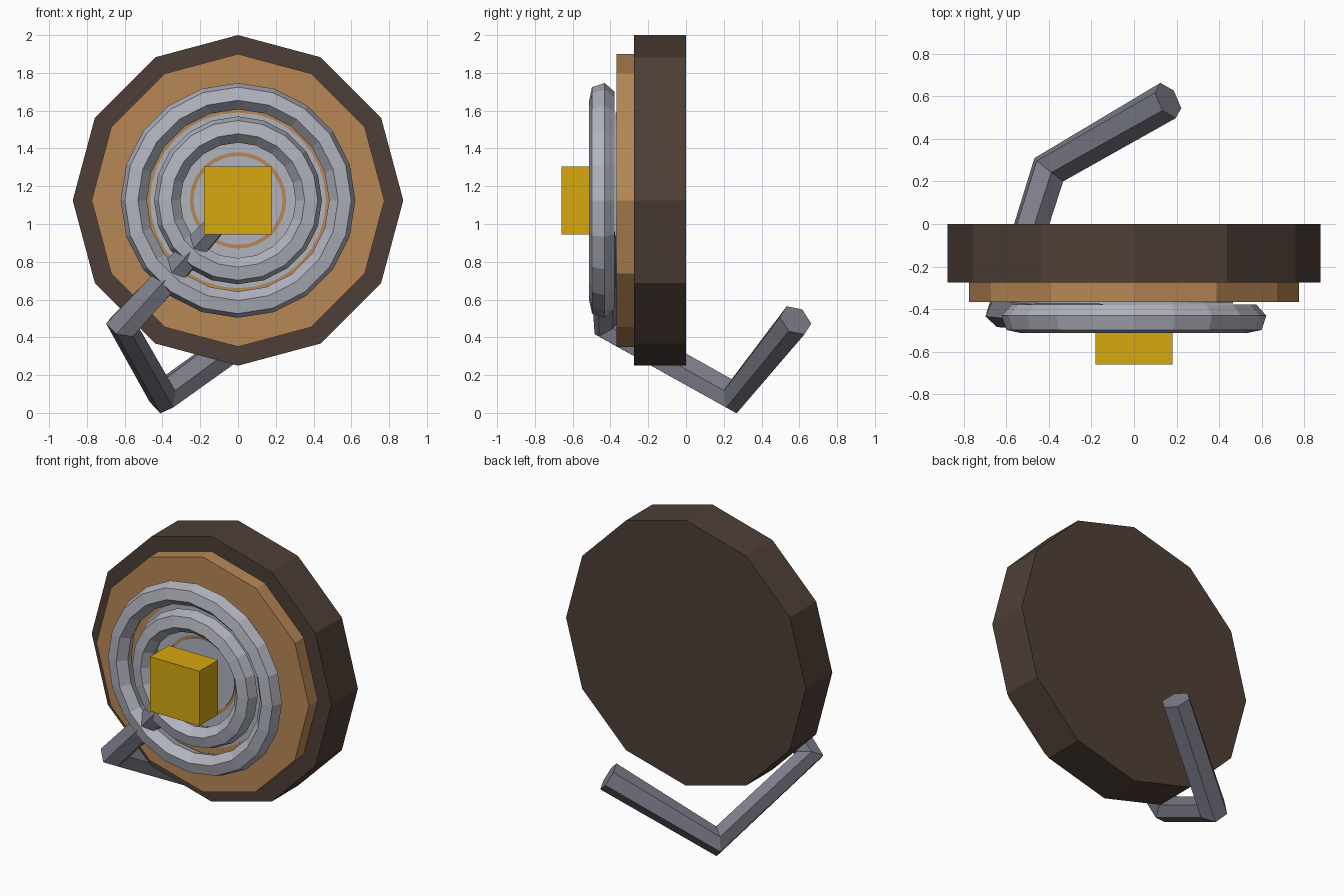
import bpy, bmesh, math

if "Cube" in bpy.data.objects:
    bpy.data.objects.remove(bpy.data.objects["Cube"])

CZ = 1.125  # height of the round body's axis


def material(name, rgb):
    """Flat colour from 0-255 sRGB."""
    m = bpy.data.materials.new(name)
    lin = [((c / 255 + 0.055) / 1.055) ** 2.4 for c in rgb]
    m.diffuse_color = (*lin, 1)
    m.use_nodes = True
    m.node_tree.nodes["Principled BSDF"].inputs["Base Color"].default_value = m.diffuse_color
    return m


brown = material("dark_brown", (79, 63, 55))
tan = material("tan", (184, 135, 86))
steel = material("light_grey", (177, 179, 190))
cable_grey = material("cable_grey", (124, 125, 138))
yellow = material("yellow", (214, 168, 15))


def finish(name, bm, mat):
    bmesh.ops.recalc_face_normals(bm, faces=bm.faces)
    me = bpy.data.meshes.new(name)
    bm.to_mesh(me)
    bm.free()
    me.materials.append(mat)
    ob = bpy.data.objects.new(name, me)
    bpy.context.collection.objects.link(ob)
    return ob


def lathe(name, profile, sides, mat):
    """Revolve a closed (radius, y) section about the body's axis."""
    bm = bmesh.new()
    loops = []
    for i in range(sides):
        a = math.pi / 2 + math.tau * i / sides
        loops.append([bm.verts.new((r * math.cos(a), y, CZ + r * math.sin(a)))
                      for r, y in profile])
    n = len(profile)
    for i in range(sides):
        p, q = loops[i], loops[(i + 1) % sides]
        for j in range(n):
            k = (j + 1) % n
            bm.faces.new((p[j], p[k], q[k], q[j]))
    return finish(name, bm, mat)


def disc(name, radius, y0, y1, sides, mat):
    """Solid disc with single flat caps."""
    bm = bmesh.new()
    caps = []
    for y in (y0, y1):
        caps.append([bm.verts.new((radius * math.cos(a), y, CZ + radius * math.sin(a)))
                     for a in (math.pi / 2 + math.tau * i / sides for i in range(sides))])
        bm.faces.new(caps[-1])
    for i in range(sides):
        j = (i + 1) % sides
        bm.faces.new((caps[0][i], caps[0][j], caps[1][j], caps[1][i]))
    return finish(name, bm, mat)


def hex_section(radius, y, r, phase):
    return [(radius + r * math.cos(phase + math.tau * i / 6),
             y + r * math.sin(phase + math.tau * i / 6)) for i in range(6)]


# Body: twelve-sided case with a raised front board
disc("case", 0.875, -0.275, 0.0, 12, brown)
disc("front_board", 0.775, -0.367, -0.27, 12, tan)

# Thin metal plates on the board, with a narrow gap between them
disc("centre_plate", 0.235, -0.373, -0.365, 32, steel)
lathe("ring_plate", [(0.255, -0.373), (0.465, -0.373),
                     (0.465, -0.365), (0.255, -0.365)], 32, steel)

# Two coil windings with six-sided section
for name, radius in (("outer_coil", 0.552), ("inner_coil", 0.375)):
    lathe(name, hex_section(radius, -0.445, 0.071, math.radians(12)), 20, steel)

# Square block in the middle
bm = bmesh.new()
bmesh.ops.create_cube(bm, size=1)
for v in bm.verts:
    v.co = (v.co.x * 0.36, -0.5625 + v.co.y * 0.195, CZ + v.co.z * 0.36)
finish("centre_block", bm, yellow)

# Bent six-sided cable running under the case to the back
path = [(-0.06, -0.45, 1.06, 0.65), (-0.32, -0.43, 0.77, 0.85),
        (-0.61, -0.41, 0.46, 1.0), (-0.40, 0.255, 0.088, 1.0),
        (0.16, 0.58, 0.49, 1.0)]
cu = bpy.data.curves.new("cable", 'CURVE')
cu.dimensions = '3D'
cu.bevel_depth = 0.092
cu.bevel_resolution = 1
cu.use_fill_caps = True
sp = cu.splines.new('POLY')
sp.points.add(len(path) - 1)
for pt, (x, y, z, r) in zip(sp.points, path):
    pt.co = (x, y, z, 1)
    pt.radius = r
sp.use_smooth = False
cu.materials.append(cable_grey)
cable = bpy.data.objects.new("cable", cu)
bpy.context.collection.objects.link(cable)
bpy.context.view_layer.objects.active = cable
cable.select_set(True)
bpy.ops.object.convert(target='MESH')
